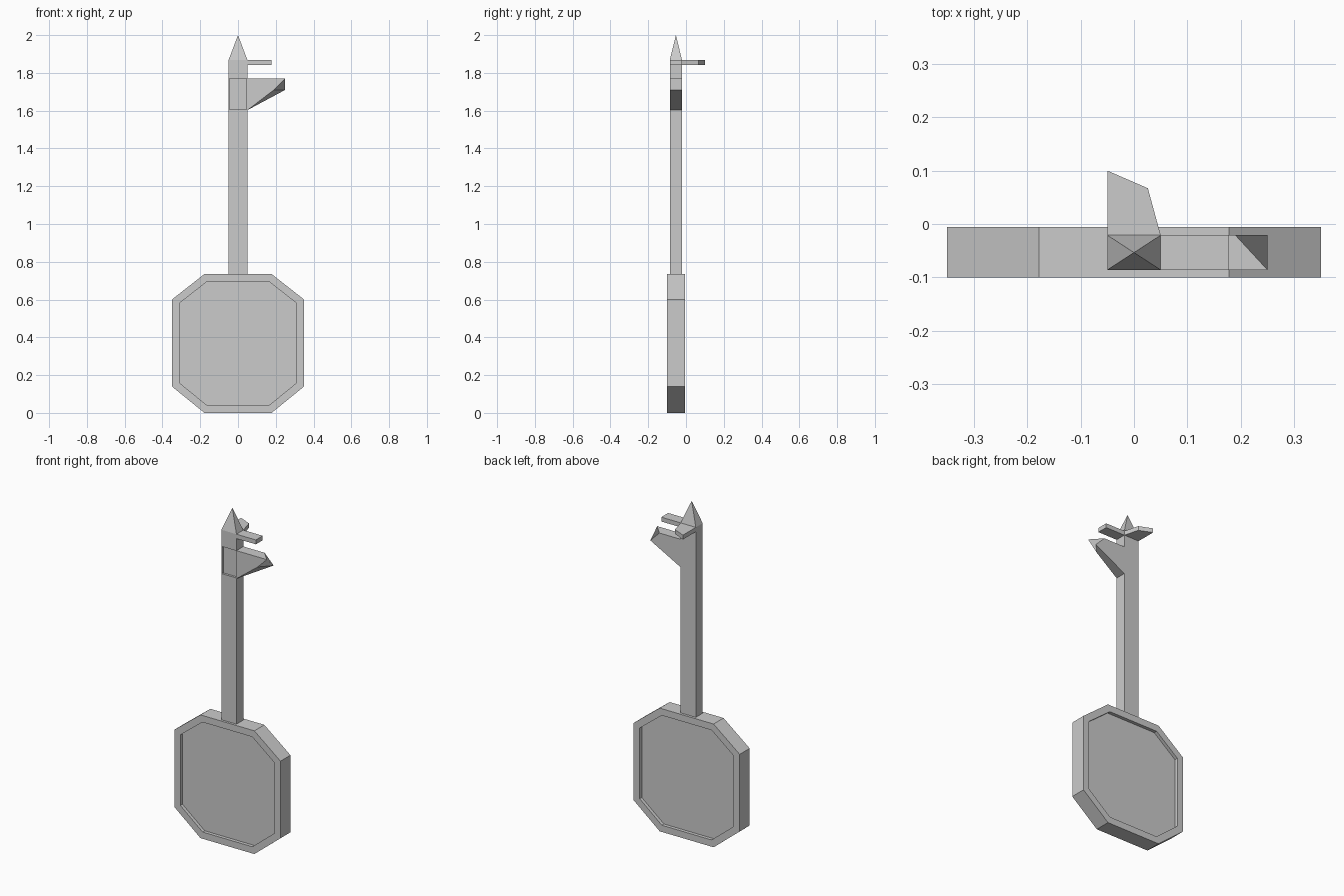
import bpy, bmesh
from mathutils import Vector

if "Cube" in bpy.data.objects:
    bpy.data.objects.remove(bpy.data.objects["Cube"])

Y0, Y1 = -0.086, -0.021   # front and back of the shaft


def finish(name, bm):
    bmesh.ops.recalc_face_normals(bm, faces=bm.faces)
    me = bpy.data.meshes.new(name)
    bm.to_mesh(me)
    bm.free()
    ob = bpy.data.objects.new(name, me)
    bpy.context.collection.objects.link(ob)
    return ob


def loft(rings, cap_end=True):
    """Join rings of equal point count with flat quads and cap the ends."""
    bm = bmesh.new()
    loops = [[bm.verts.new(p) for p in r] for r in rings]
    n = len(loops[0])
    for a, b in zip(loops, loops[1:]):
        for i in range(n):
            j = (i + 1) % n
            bm.faces.new((a[i], a[j], b[j], b[i]))
    bm.faces.new(loops[0][::-1])
    if cap_end:
        bm.faces.new(loops[-1])
    bmesh.ops.recalc_face_normals(bm, faces=bm.faces)
    return bm, loops


def recess(bm, face, margin, depth):
    """Sink a panel into a face with straight walls."""
    bmesh.ops.inset_individual(bm, faces=[face], thickness=margin, use_even_offset=True)
    bmesh.ops.inset_individual(bm, faces=[face], thickness=0, depth=-depth)


# Octagonal pan with a sunk panel on both sides
right = [(0.178, 0), (0.35, 0.14), (0.35, 0.6), (0.178, 0.735)]
outline = right + [(-x, z) for x, z in reversed(right)]
bm, _ = loft([[(x, y, z) for x, z in outline] for y in (-0.1, -0.006)])
for f in [f for f in bm.faces if len(f.verts) == 8]:
    recess(bm, f, 0.04, 0.02)
finish("pan", bm)

# Square shaft with a pointed tip and a shallow front panel
rect = [(-0.05, Y0), (0.05, Y0), (0.05, Y1), (-0.05, Y1)]
bm, loops = loft([[(x, y, z) for x, y in rect] for z in (0.735, 1.603, 1.773, 1.868)], cap_end=False)
tip = bm.verts.new((0, (Y0 + Y1) / 2, 2.0))
top = loops[-1]
for i in range(4):
    bm.faces.new((top[i], top[(i + 1) % 4], tip))
bmesh.ops.recalc_face_normals(bm, faces=bm.faces)
mid = Vector((0, Y0, 1.688))
panel = min(bm.faces, key=lambda f: (f.calc_center_median() - mid).length)
recess(bm, panel, 0.004, 0.013)
finish("shaft", bm)

# Side blade with a twisted, notched end
bm, _ = loft([
    [(0.05, Y0, 1.603), (0.19, Y0, 1.71), (0.25, Y0, 1.77), (0.05, Y0, 1.77)],
    [(0.05, Y1, 1.603), (0.25, Y1, 1.71), (0.19, Y1, 1.77), (0.05, Y1, 1.77)],
])
finish("side_blade", bm)

# Two thin prongs below the tip, one sideways and one to the back
prongs = {
    "side_prong": [(0.05, Y0), (0.178, Y0), (0.178, Y1), (0.05, Y1)],
    "back_prong": [(-0.05, Y1), (0.05, Y1), (0.026, 0.067), (-0.05, 0.1)],
}
for name, pts in prongs.items():
    bm, _ = loft([[(x, y, z) for x, y in pts] for z in (1.842, 1.868)])
    finish(name, bm)
